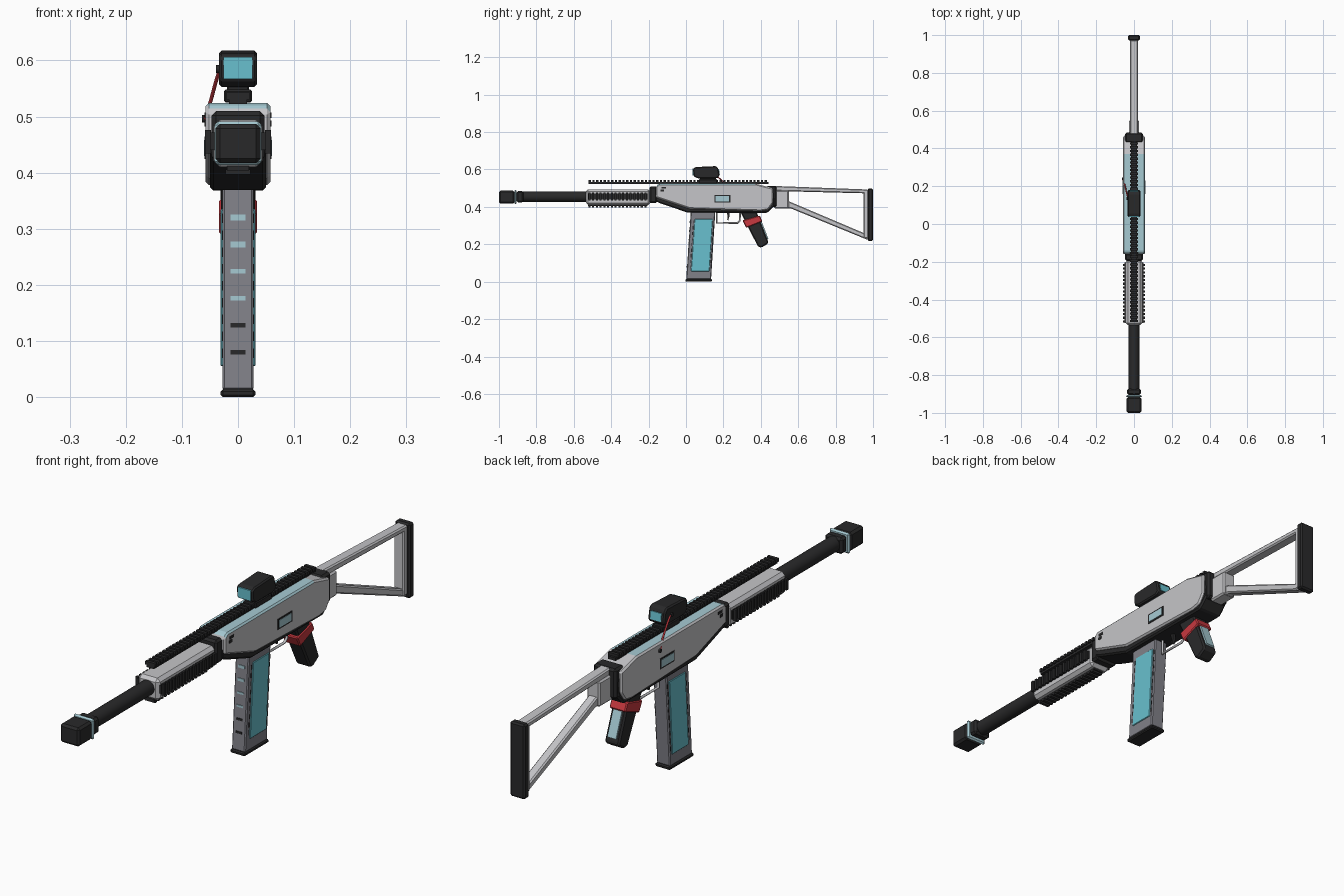
import bpy, bmesh, math
from mathutils import Vector

if "Cube" in bpy.data.objects:
    bpy.data.objects.remove(bpy.data.objects["Cube"], do_unlink=True)


def material(name, r, g, b):
    m = bpy.data.materials.new(name)
    m.use_nodes = True
    m.diffuse_color = (r, g, b, 1)
    m.node_tree.nodes["Principled BSDF"].inputs["Base Color"].default_value = (r, g, b, 1)
    return m


GREY = material("light grey", 0.56, 0.56, 0.58)
STEEL = material("mid grey", 0.22, 0.22, 0.25)
BLACK = material("near black", 0.022, 0.022, 0.023)
TEAL = material("teal", 0.14, 0.53, 0.62)
PALE = material("pale blue", 0.38, 0.59, 0.65)
RED = material("red", 0.58, 0.04, 0.05)


def finish(name, bm, mats, bevel=0.0):
    bmesh.ops.recalc_face_normals(bm, faces=bm.faces[:])
    mesh = bpy.data.meshes.new(name)
    bm.to_mesh(mesh)
    bm.free()
    for m in mats:
        mesh.materials.append(m)
    ob = bpy.data.objects.new(name, mesh)
    bpy.context.collection.objects.link(ob)
    if bevel:
        mod = ob.modifiers.new("bevel", "BEVEL")
        mod.width, mod.segments, mod.limit_method = bevel, 1, "ANGLE"
    return ob


def add_prism(bm, pts, x0, x1):
    """Extrude a (y, z) side profile from x0 to x1."""
    a = [bm.verts.new((x0, y, z)) for y, z in pts]
    b = [bm.verts.new((x1, y, z)) for y, z in pts]
    bm.faces.new(a)
    bm.faces.new(b)
    n = len(pts)
    for i in range(n):
        j = (i + 1) % n
        bm.faces.new((a[i], a[j], b[j], b[i]))


def rect(y0, y1, z0, z1):
    return [(y0, z0), (y1, z0), (y1, z1), (y0, z1)]


def prism(name, pts, half, mat, bevel=0.0):
    bm = bmesh.new()
    add_prism(bm, pts, -half, half)
    return finish(name, bm, [mat], bevel)


def box(name, y0, y1, z0, z1, half, mat, bevel=0.004):
    return prism(name, rect(y0, y1, z0, z1), half, mat, bevel)


def side_plates(name, pts, x0, x1, mat, bevel=0.0):
    """The same profile mirrored on both flanks."""
    bm = bmesh.new()
    for s in (-1, 1):
        add_prism(bm, pts, s * x0, s * x1)
    return finish(name, bm, [mat], bevel)


def tube(name, pts, radius, mat):
    cu = bpy.data.curves.new(name, "CURVE")
    cu.dimensions = "3D"
    cu.bevel_depth, cu.bevel_resolution, cu.use_fill_caps = radius, 2, True
    sp = cu.splines.new("POLY")
    sp.points.add(len(pts) - 1)
    for p, co in zip(sp.points, pts):
        p.co = (*co, 1)
    cu.materials.append(mat)
    ob = bpy.data.objects.new(name, cu)
    bpy.context.collection.objects.link(ob)
    return ob


def slide(a, b, t):
    return (a[0] + (b[0] - a[0]) * t, a[1] + (b[1] - a[1]) * t)


# Barrel and muzzle
bpy.ops.mesh.primitive_cylinder_add(vertices=24, radius=0.028, depth=0.4,
                                    location=(0, -0.7, 0.455), rotation=(math.pi / 2, 0, 0))
barrel = bpy.context.object
barrel.name = "barrel"
barrel.data.materials.append(BLACK)
bpy.ops.object.shade_smooth_by_angle()
box("muzzle_front", -1.0, -0.917, 0.417, 0.487, 0.04, BLACK, 0.008)
box("muzzle_ring", -0.917, -0.905, 0.414, 0.491, 0.042, PALE, 0.008)
box("muzzle_back", -0.905, -0.87, 0.423, 0.484, 0.036, BLACK, 0.008)

# Handguard with toothed side and bottom rails
box("handguard", -0.535, -0.19, 0.41, 0.494, 0.044, GREY, 0.012)
side_plates("side_rail", rect(-0.525, -0.205, 0.44, 0.472), 0.04, 0.05, BLACK)
box("bottom_rail", -0.525, -0.205, 0.404, 0.412, 0.02, BLACK, 0)
bm_side, bm_low = bmesh.new(), bmesh.new()
for i in range(16):
    y = -0.522 + i * 0.02
    for s in (-1, 1):
        add_prism(bm_side, rect(y, y + 0.011, 0.434, 0.476), s * 0.048, s * 0.059)
    add_prism(bm_low, rect(y, y + 0.011, 0.397, 0.406), -0.022, 0.022)
finish("side_rail_teeth", bm_side, [BLACK])
finish("bottom_rail_teeth", bm_low, [BLACK])

# Receiver, pale on its level top
bm = bmesh.new()
add_prism(bm, [(-0.16, 0.45), (0.02, 0.39), (0.4, 0.378), (0.44, 0.385), (0.465, 0.42),
               (0.465, 0.5), (0.37, 0.524), (-0.145, 0.524), (-0.16, 0.51)], -0.058, 0.058)
bm.normal_update()
bmesh.ops.recalc_face_normals(bm, faces=bm.faces[:])
for f in bm.faces:
    if f.normal.z > 0.5 and f.calc_center_median().y < 0.35:
        f.material_index = 1
finish("receiver", bm, [GREY, PALE], 0.006)
prism("receiver_underside", [(-0.165, 0.47), (-0.165, 0.432), (-0.14, 0.42), (0.01, 0.369),
                             (0.435, 0.368), (0.475, 0.408), (0.47, 0.48)], 0.05, BLACK, 0.006)
box("front_collar", -0.195, -0.155, 0.42, 0.51, 0.047, BLACK, 0.008)
box("rear_collar", 0.43, 0.485, 0.4, 0.513, 0.047, BLACK, 0.008)

# Side window and small vents
side_plates("window_frame", rect(0.152, 0.238, 0.424, 0.464), 0.055, 0.0595, BLACK)
side_plates("window", rect(0.159, 0.231, 0.43, 0.458), 0.055, 0.061, PALE)
side_plates("upper_vent", rect(-0.132, -0.108, 0.497, 0.507), 0.055, 0.0595, BLACK)
side_plates("lower_vent", rect(-0.135, -0.118, 0.482, 0.493), 0.055, 0.0595, BLACK)

# Top rail
box("top_rail", -0.52, 0.44, 0.522, 0.533, 0.016, BLACK, 0)
bm = bmesh.new()
for i in range(48):
    y = -0.52 + i * 0.02
    add_prism(bm, rect(y, y + 0.012, 0.53, 0.543), -0.021, 0.021)
finish("top_rail_teeth", bm, [BLACK])

# Sight with lenses
box("sight_foot", 0.07, 0.165, 0.525, 0.548, 0.025, BLACK, 0.003)
box("sight_neck", 0.075, 0.16, 0.545, 0.558, 0.02, BLACK, 0.003)
prism("sight_body", [(0.04, 0.565), (0.06, 0.553), (0.165, 0.553), (0.18, 0.566),
                     (0.172, 0.607), (0.16, 0.618), (0.05, 0.613), (0.038, 0.605)],
      0.034, BLACK, 0.005)
box("front_lens", 0.036, 0.044, 0.567, 0.606, 0.026, TEAL, 0)
prism("rear_lens", [(0.172, 0.57), (0.181, 0.57), (0.177, 0.6), (0.168, 0.6)], 0.022, TEAL)

# Cable from the sight to the receiver
tube("cable", [(-0.033, 0.14, 0.583), (-0.04, 0.17, 0.56), (-0.048, 0.205, 0.53),
               (-0.058, 0.235, 0.497)], 0.0035, RED)
for name, x, y, z in (("upper_plug", -0.033, 0.135, 0.585), ("lower_plug", -0.058, 0.24, 0.496)):
    tube(name, [(x - 0.006, y, z), (x + 0.006, y, z)], 0.007, BLACK)

# Magazine: body, side panels, front slots and base
FB, FT, BB, BT = (0.001, 0.012), (0.026, 0.38), (0.134, 0.012), (0.157, 0.38)
prism("magazine", [FB, BB, BT, FT], 0.028, STEEL, 0.004)
side_plates("magazine_panel", [(0.027, 0.055), (0.125, 0.055), (0.143, 0.335), (0.046, 0.335)],
            0.025, 0.031, TEAL, 0.002)
box("magazine_base", -0.004, 0.139, 0.0, 0.014, 0.031, BLACK, 0.004)
for k in range(6):
    z = 0.08 + k * 0.048
    y = slide(FB, FT, (z - 0.012) / 0.368)[0]
    h = 0.004 if k < 4 else 0.0055
    box("magazine_slot", y - 0.002, y + 0.006, z - h, z + h, 0.013, BLACK if k < 2 else PALE, 0)
bm = bmesh.new()
for k in range(9):
    z = 0.07 + k * 0.03
    y = 0.02 + (z - 0.055) * 0.068
    for s in (-1, 1):
        for dy in (0, 0.109):
            add_prism(bm, rect(y + dy, y + dy + 0.004, z, z + 0.017), s * 0.026, s * 0.0287)
finish("magazine_dashes", bm, [BLACK])

# Trigger and guard
tube("trigger_guard", [(0, 0.165, 0.38), (0, 0.165, 0.314), (0, 0.275, 0.314), (0, 0.288, 0.326),
                       (0, 0.288, 0.38)], 0.005, GREY)
prism("trigger", [(0.215, 0.38), (0.232, 0.38), (0.232, 0.35), (0.226, 0.328), (0.22, 0.332),
                  (0.223, 0.35)], 0.006, BLACK)

# Raked grip with a red band and a pale backstrap
G0, G1, G2, G3 = (0.288, 0.38), (0.385, 0.187), (0.438, 0.218), (0.375, 0.38)
prism("grip", [G0, G1, (0.403, 0.182), (0.44, 0.205), G2, G3], 0.03, BLACK, 0.006)
prism("grip_band", [(0.302, 0.328), (0.322, 0.288), (0.409, 0.322), (0.394, 0.354)],
      0.0335, RED, 0.004)
top, low = slide(G3, G2, 0.32), slide(G3, G2, 0.95)
prism("grip_backstrap", [top, low, (low[0] + 0.006, low[1] + 0.003), (top[0] + 0.006, top[1] + 0.003)],
      0.018, PALE)

# Open triangular stock
box("stock_block", 0.47, 0.55, 0.392, 0.488, 0.027, GREY, 0.006)
prism("stock_top_bar", [(0.47, 0.485), (0.975, 0.472), (0.975, 0.493), (0.47, 0.512)], 0.021, GREY, 0.005)
prism("stock_lower_bar", [(0.47, 0.395), (0.56, 0.392), (0.975, 0.222), (0.975, 0.25), (0.55, 0.43)],
      0.018, GREY, 0.005)
box("stock_rear_strut", 0.95, 0.975, 0.232, 0.485, 0.021, GREY, 0.005)
box("butt_pad", 0.972, 1.0, 0.218, 0.498, 0.031, BLACK, 0.006)
